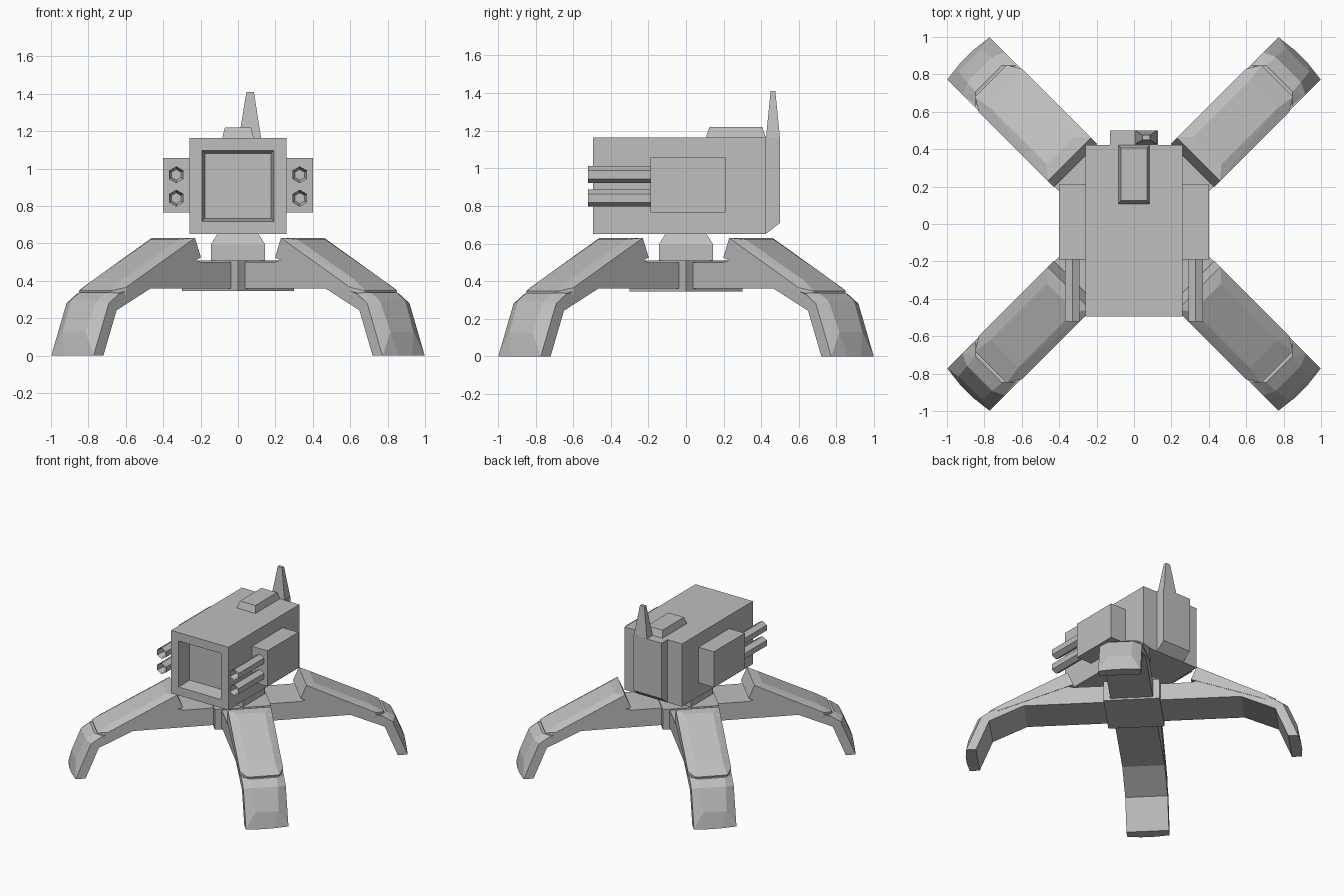
import bpy, bmesh, math
from mathutils import Vector, Matrix

if "Cube" in bpy.data.objects:
    bpy.data.objects.remove(bpy.data.objects["Cube"], do_unlink=True)

grey = bpy.data.materials.new("plain_grey")
grey.use_nodes = True
colour = (0.52, 0.52, 0.52, 1)
grey.diffuse_color = colour
grey.node_tree.nodes["Principled BSDF"].inputs["Base Color"].default_value = colour


def finish(name, bm, turn=0):
    """Turn a bmesh into a flat shaded grey object, rotated about the z axis."""
    bmesh.ops.recalc_face_normals(bm, faces=bm.faces)
    bm.transform(Matrix.Rotation(math.radians(turn), 4, 'Z'))
    mesh = bpy.data.meshes.new(name)
    bm.to_mesh(mesh)
    bm.free()
    mesh.materials.append(grey)
    obj = bpy.data.objects.new(name, mesh)
    bpy.context.collection.objects.link(obj)
    return obj


def tapered_bm(low, high, z0, z1):
    """Box between two (x0, x1, y0, y1) rectangles."""
    bm = bmesh.new()
    rings = []
    for (x0, x1, y0, y1), z in ((low, z0), (high, z1)):
        rings.append([bm.verts.new(p) for p in
                      ((x0, y0, z), (x1, y0, z), (x1, y1, z), (x0, y1, z))])
    a, b = rings
    bm.faces.new(a[::-1])
    bm.faces.new(b)
    for i in range(4):
        j = (i + 1) % 4
        bm.faces.new((a[i], a[j], b[j], b[i]))
    bm.normal_update()
    return bm


def box(name, rect, z0, z1, turn=0):
    return finish(name, tapered_bm(rect, rect, z0, z1), turn)


def prism(name, profile, half, turn=0):
    """Profile of (distance, z) points extruded sideways."""
    bm = bmesh.new()
    a = [bm.verts.new((r, -half, z)) for r, z in profile]
    b = [bm.verts.new((r, half, z)) for r, z in profile]
    bm.faces.new(a)
    bm.faces.new(b[::-1])
    for i in range(len(a)):
        j = (i + 1) % len(a)
        bm.faces.new((a[i], b[i], b[j], a[j]))
    return finish(name, bm, turn)


def hull(name, points, turn=0):
    """Convex solid from (distance, half width, z) points, mirrored sideways."""
    bm = bmesh.new()
    for r, h, z in points:
        for s in (-1, 1):
            bm.verts.new((r, s * h, z))
    bmesh.ops.convex_hull(bm, input=bm.verts)
    bmesh.ops.dissolve_limit(bm, angle_limit=math.radians(1),
                             verts=bm.verts, edges=bm.edges)
    return finish(name, bm, turn)


# Turret body with a deep, tapered recess in its front
rect = (-0.26, 0.26, -0.495, 0.423)
bm = tapered_bm(rect, rect, 0.65, 1.165)
front = min(bm.faces, key=lambda f: f.calc_center_median().y)
bmesh.ops.inset_region(bm, faces=[front], thickness=0.097)
bmesh.ops.inset_region(bm, faces=[front], thickness=0.022)
for v in front.verts:
    v.co.y += 0.12
finish("turret_body", bm)

# Rear housing with a cut away lower edge, made as a side profile
prism("rear_housing", [(0.40, 0.65), (0.423, 0.65), (0.50, 0.71),
                       (0.50, 1.165), (0.40, 1.165)], 0.128, 90)

# Roof hatch, antenna and neck
finish("roof_hatch", tapered_bm((-0.085, 0.085, 0.105, 0.425),
                                (-0.07, 0.07, 0.125, 0.405), 1.16, 1.22))
finish("antenna", tapered_bm((0.004, 0.124, 0.425, 0.50),
                             (0.045, 0.085, 0.45, 0.475), 1.16, 1.41))
box("neck_base", (-0.144, 0.144, -0.144, 0.144), 0.50, 0.595)
finish("neck_top", tapered_bm((-0.144, 0.144, -0.144, 0.144),
                              (-0.108, 0.108, -0.108, 0.108), 0.595, 0.655))

# Side pods, each with two hollow six sided barrels
for side, label in ((1, "left"), (-1, "right")):
    xs = sorted((side * 0.25, side * 0.40))
    box(label + "_pod", (xs[0], xs[1], -0.19, 0.21), 0.765, 1.057)
    for z, level in ((0.967, "upper"), (0.842, "lower")):
        bm = bmesh.new()
        place = (Matrix.Translation((side * 0.33, -0.35, z))
                 @ Matrix.Rotation(math.pi / 2, 4, 'X')
                 @ Matrix.Rotation(math.pi / 2, 4, 'Z'))
        bmesh.ops.create_cone(bm, cap_ends=True, segments=6, radius1=0.045,
                              radius2=0.045, depth=0.34)
        # make sure a corner points up
        top = max(v.co.x for v in bm.verts)
        if top < 0.0449:
            bm.transform(Matrix.Rotation(math.pi / 6, 4, 'Z'))
        bm.transform(place)
        bm.normal_update()
        muzzle = min(bm.faces, key=lambda f: f.calc_center_median().y)
        bmesh.ops.inset_region(bm, faces=[muzzle], thickness=0.016)
        for v in muzzle.verts:
            v.co.y += 0.06
        finish(f"{label}_{level}_barrel", bm)

# Hub joining the legs
box("hub", (-0.212, 0.212, -0.212, 0.212), 0.345, 0.51, 45)

# Four legs on the diagonals
W = 0.16
beam = [(0.15, 0.36), (0.82, 0.36), (1.11, 0.228), (1.137, 0.28),
        (1.06, 0.33), (0.50, 0.515), (0.44, 0.50), (0.15, 0.50)]
shin = [(1.11, W, 0.228), (1.178, W, 0), (1.252, W, 0), (1.137, W, 0.28),
        (1.04, W, 0.335), (1.265, 0.05, 0), (1.24, 0.087, 0.128),
        (1.168, 0.095, 0.295), (1.10, 0.10, 0.338)]
plate = [(0.443, 0.163, 0.525), (0.488, 0.163, 0.63), (1.01, 0.163, 0.365),
         (1.01, 0.163, 0.325), (1.082, 0.12, 0.348), (1.075, 0.12, 0.315),
         (0.555, 0.105, 0.621), (0.98, 0.105, 0.41)]
for label, turn in (("back_left", 45), ("back_right", 135),
                    ("front_right", 225), ("front_left", 315)):
    prism(label + "_leg_beam", beam, W, turn)
    hull(label + "_foot", shin, turn)
    hull(label + "_leg_armour", plate, turn)
